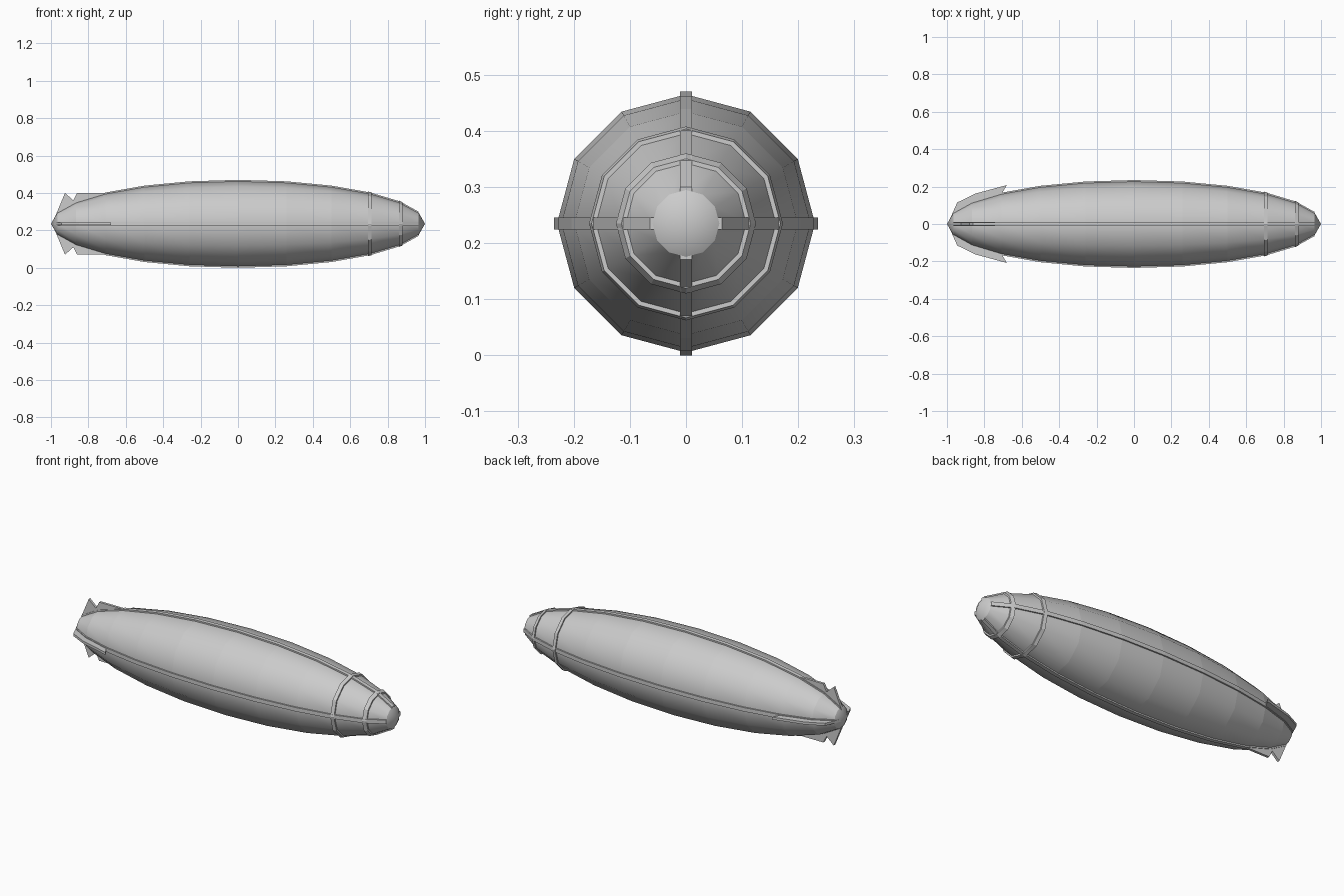
import bpy, bmesh
from math import sin, cos, pi, radians
from mathutils import Matrix

if "Cube" in bpy.data.objects:
    bpy.data.objects.remove(bpy.data.objects["Cube"])

R, ZC, N = 0.23, 0.235, 12
STATIONS = [(-cos(k * pi / 12), R * sin(k * pi / 12)) for k in range(13)]


def hull_r(x):
    for (x0, r0), (x1, r1) in zip(STATIONS, STATIONS[1:]):
        if x0 <= x <= x1:
            return r0 + (r1 - r0) * (x - x0) / (x1 - x0)
    return 0


def finish(name, bm):
    bmesh.ops.recalc_face_normals(bm, faces=bm.faces)
    me = bpy.data.meshes.new(name)
    bm.to_mesh(me)
    bm.free()
    ob = bpy.data.objects.new(name, me)
    ob.location.z = ZC
    bpy.context.collection.objects.link(ob)
    return ob


def lathe(bm, profile, closed=False):
    """Turn (x, r) points around the x axis with N sides."""
    rings = []
    for x, r in profile:
        if r < 1e-5:
            rings.append([bm.verts.new((x, 0, 0))] * N)
        else:
            rings.append([bm.verts.new((x, r * cos(2 * pi * i / N), r * sin(2 * pi * i / N)))
                          for i in range(N)])
    pairs = list(zip(rings, rings[1:])) + ([(rings[-1], rings[0])] if closed else [])
    for a, b in pairs:
        for i in range(N):
            j = (i + 1) % N
            bm.faces.new(list(dict.fromkeys((a[i], a[j], b[j], b[i]))))


def plate(bm, outline, thick, angle):
    """Extrude an (x, radius) outline sideways, then turn it about the hull axis."""
    rot = Matrix.Rotation(radians(angle), 4, 'X')
    sides = []
    for s in (-1, 1):
        vs = [bm.verts.new((x, s * thick / 2, r)) for x, r in outline]
        for v in vs:
            v.co = rot @ v.co
        bm.faces.new(vs)
        sides.append(vs)
    n = len(outline)
    for i in range(n):
        j = (i + 1) % n
        bm.faces.new((sides[0][i], sides[0][j], sides[1][j], sides[1][i]))


# Hull: smooth around, creased at each frame station
bm = bmesh.new()
lathe(bm, STATIONS)
for f in bm.faces:
    f.smooth = True
for e in bm.edges:
    if abs(e.verts[0].co.x - e.verts[1].co.x) < 1e-5:
        e.smooth = False
finish("hull", bm)

# Two raised bands near the nose
for name, x0, x1 in (("rear_nose_band", 0.695, 0.715), ("front_nose_band", 0.86, 0.88)):
    bm = bmesh.new()
    lathe(bm, [(x0, hull_r(x0) - 0.01), (x0, hull_r(x0) + 0.008),
               (x1, hull_r(x1) + 0.008), (x1, hull_r(x1) - 0.01)], closed=True)
    finish(name, bm)

# Four keel strips following the hull
inner = STATIONS[1:-1]
strip = [(x, r + 0.005) for x, r in inner] + [(x, r - 0.012) for x, r in reversed(inner)]
for name, angle in (("top_strip", 0), ("left_strip", 90), ("bottom_strip", 180), ("right_strip", 270)):
    bm = bmesh.new()
    plate(bm, strip, 0.022, angle)
    finish(name, bm)

# Tail fins: notched vertical pair and swept horizontal pair
vertical = [(-0.975, 0.045), (-0.925, 0.165), (-0.88, 0.125), (-0.86, 0.165),
            (-0.71, 0.165), (-0.71, 0.10), (-0.93, 0.04)]
horizontal = [(-0.985, 0.025), (-0.945, 0.115), (-0.85, 0.162), (-0.68, 0.208),
              (-0.705, 0.165), (-0.72, 0.10), (-0.93, 0.02)]
for name, outline, angle in (("top_fin", vertical, 0), ("bottom_fin", vertical, 180),
                             ("left_fin", horizontal, 90), ("right_fin", horizontal, 270)):
    bm = bmesh.new()
    plate(bm, outline, 0.014, angle)
    finish(name, bm)
